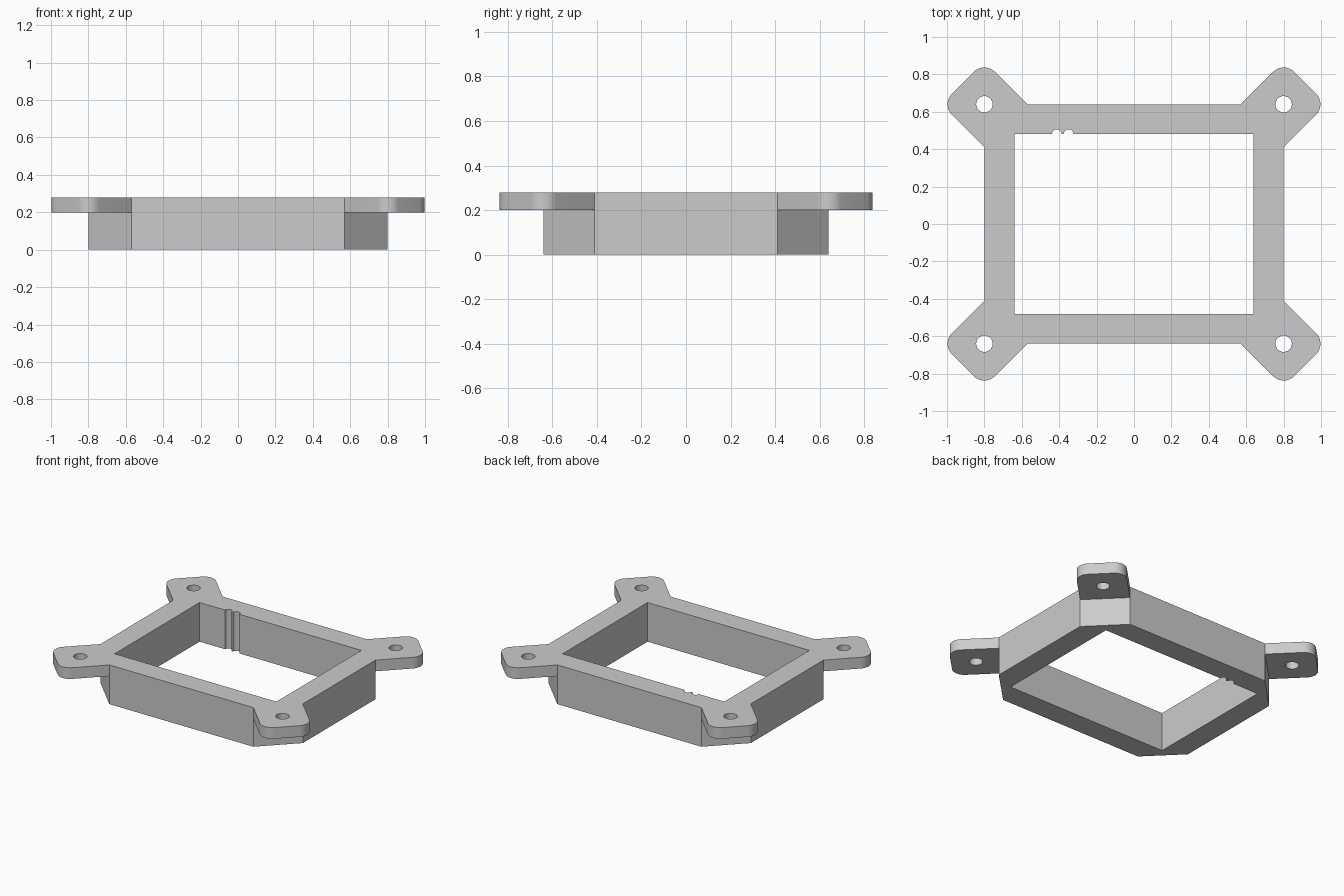
import bpy, bmesh, math
from mathutils import Vector

default = bpy.data.objects.get("Cube")
if default:
    bpy.data.objects.remove(default, do_unlink=True)

# Main dimensions
HX, HY = 0.80, 0.64      # tab hole centres, also outer half size of the frame
IX, IY = 0.64, 0.48      # half size of the opening
CUT = 0.23               # corner chamfer and half diagonal of each tab
FILLET = 0.08
HOLE_R = 0.044
LOW, TOP = 0.20, 0.28    # underside of tabs, top of frame


def arc(cx, cy, r, start, end, steps):
    return [(cx + r * math.cos(math.radians(start + (end - start) * i / steps)),
             cy + r * math.sin(math.radians(start + (end - start) * i / steps)))
            for i in range(steps + 1)]


def all_corners(points):
    """Mirror the +x +y corner to all four, in anticlockwise order."""
    result = []
    for sx, sy in ((1, 1), (-1, 1), (-1, -1), (1, -1)):
        pts = [(x * sx, y * sy) for x, y in points]
        result.append(pts if sx * sy > 0 else pts[::-1])
    return result


# Corner profile: chamfer foot, two rounded tab ends, chamfer foot
inset = CUT - FILLET * math.sqrt(2)
tab = ([(HX, HY - CUT)]
       + arc(HX + inset, HY, FILLET, -45, 45, 10)
       + arc(HX, HY + inset, FILLET, 45, 135, 10)
       + [(HX - CUT, HY)])
tabs = all_corners(tab)
outline = sum(tabs, [])
body = sum(all_corners([tab[0], tab[-1]]), [])
holes = [arc(sx * HX, sy * HY, HOLE_R, 0, 345, 23)
         for sx in (1, -1) for sy in (1, -1)]

# Opening with two small wire grooves in the back wall
opening = [(-IX, -IY), (IX, -IY), (IX, IY)]
for groove_x in (-0.35, -0.413):
    opening += arc(groove_x, IY, 0.026, 0, 180, 10)
opening.append((-IX, IY))

bm = bmesh.new()


def wall(points, z0, z1):
    for a, b in zip(points, points[1:] + points[:1]):
        bm.faces.new([bm.verts.new((*p, z))
                      for p, z in ((a, z0), (b, z0), (b, z1), (a, z1))])


def cap(loops, z):
    edges = []
    for points in loops:
        vs = [bm.verts.new((*p, z)) for p in points]
        edges += [bm.edges.new((a, b)) for a, b in zip(vs, vs[1:] + vs[:1])]
    bmesh.ops.triangle_fill(bm, use_beauty=True, edges=edges,
                            normal=Vector((0, 0, 1)))


# Frame and tab walls
wall(body, 0, LOW)
wall(outline, LOW, TOP)
wall(opening, 0, TOP)
for hole in holes:
    wall(hole, LOW, TOP)

# Bottom, top and tab undersides
cap([body, opening], 0)
cap([outline, opening] + holes, TOP)
for points, hole in zip(tabs, (holes[0], holes[2], holes[3], holes[1])):
    cap([points, hole], LOW)

# Weld, and merge the two halves of the straight outer walls
bmesh.ops.remove_doubles(bm, verts=bm.verts, dist=0.0001)
bmesh.ops.recalc_face_normals(bm, faces=bm.faces)
seams = [e for e in bm.edges
         if len(e.link_faces) == 2 and e.calc_face_angle() < 0.01
         and all(abs(f.normal.z) < 0.1 for f in e.link_faces)]
bmesh.ops.dissolve_edges(bm, edges=seams, use_verts=False)

mesh = bpy.data.meshes.new("mounting_frame")
bm.to_mesh(mesh)
bm.free()
frame = bpy.data.objects.new("mounting_frame", mesh)
bpy.context.collection.objects.link(frame)

# Plain grey
grey = bpy.data.materials.new("plain_grey")
grey.use_nodes = True
colour = (0.6, 0.6, 0.6, 1)
grey.diffuse_color = colour
grey.node_tree.nodes["Principled BSDF"].inputs["Base Color"].default_value = colour
mesh.materials.append(grey)

# Smooth the rounded ends and holes, keep edges sharp
bpy.context.view_layer.objects.active = frame
frame.select_set(True)
bpy.ops.object.shade_smooth_by_angle(angle=math.radians(30))
